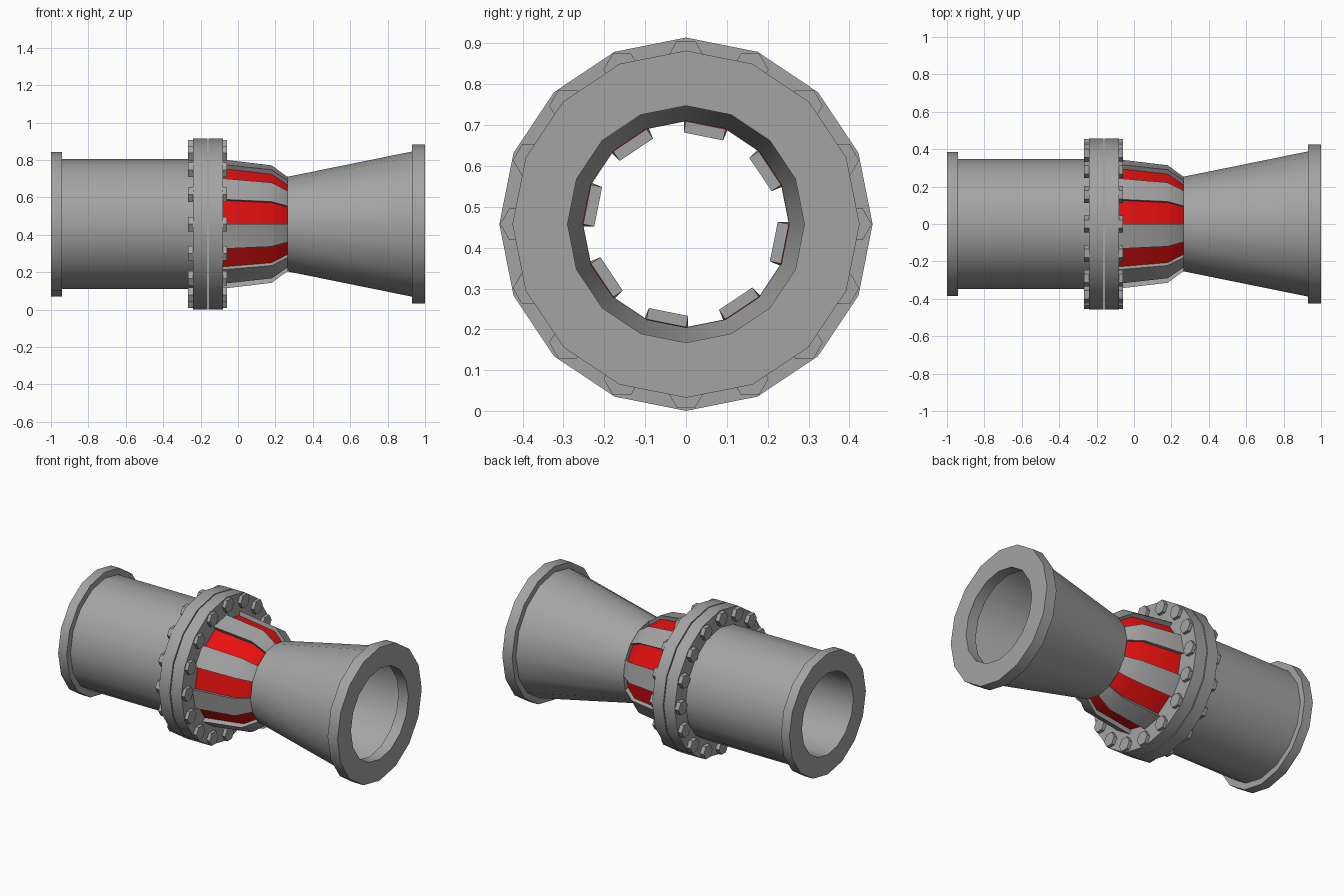
import bpy, bmesh, math
from mathutils import Vector, Matrix

cube = bpy.data.objects.get("Cube")
if cube:
    bpy.data.objects.remove(cube)

SIDES = 16
STEP = 2 * math.pi / SIDES
AXIS_Z = 0.4575


def material(name, color):
    m = bpy.data.materials.new(name)
    m.use_nodes = True
    m.diffuse_color = color
    m.node_tree.nodes["Principled BSDF"].inputs["Base Color"].default_value = color
    return m


GREY = material("steel_grey", (0.37, 0.37, 0.37, 1))
RED = material("vent_red", (0.8, 0.005, 0.005, 1))


def radial(i):
    """Outward direction at corner i of the 16-sided section."""
    return Vector((0, math.cos(i * STEP), math.sin(i * STEP)))


def lathe_mesh(profile, closed):
    """Turn (x, radius) points around the x axis; outer surface runs towards +x."""
    bm = bmesh.new()
    rings = [[bm.verts.new(Vector((x, 0, 0)) + radial(i) * r) for i in range(SIDES)]
             for x, r in profile]
    pairs = list(zip(rings, rings[1:]))
    if closed:
        pairs.append((rings[-1], rings[0]))
    sectors = [[] for _ in range(SIDES)]
    for a, b in pairs:
        for i in range(SIDES):
            j = (i + 1) % SIDES
            sectors[i].append(bm.faces.new((a[i], b[i], b[j], a[j])))
    for f in bm.faces:
        f.normal_update()
    # Make the outer skin face outwards
    if not closed:
        f = sectors[0][0]
        if f.normal.dot(radial(0.5)) < 0:
            bmesh.ops.reverse_faces(bm, faces=bm.faces[:])
    else:
        bmesh.ops.recalc_face_normals(bm, faces=bm.faces[:])
    return bm, sectors


def finish(bm, name, mats, smooth=True):
    me = bpy.data.meshes.new(name)
    bm.to_mesh(me)
    bm.free()
    for m in mats:
        me.materials.append(m)
    ob = bpy.data.objects.new(name, me)
    ob.location.z = AXIS_Z
    bpy.context.collection.objects.link(ob)
    if smooth:
        bpy.ops.object.select_all(action="DESELECT")
        ob.select_set(True)
        bpy.context.view_layer.objects.active = ob
        bpy.ops.object.shade_smooth_by_angle(angle=math.radians(35))
    return ob


def ring(name, x0, x1, outer, inner):
    bm, _ = lathe_mesh([(x0, inner), (x0, outer), (x1, outer), (x1, inner)], True)
    return finish(bm, name, [GREY])


BORE = 0.26

# Inlet pipe with end lip
ring("inlet_lip", -1.0, -0.94, 0.386, BORE)
ring("inlet_pipe", -0.94, -0.24, 0.347, BORE)

# Pair of bolted flanges with a fine gap
ring("inlet_flange", -0.24, -0.163, 0.457, BORE)
ring("outlet_flange", -0.157, -0.08, 0.457, BORE)

# Hexagonal bolt heads on both flanges
for name, x, depth in (("inlet_bolts", -0.253, 0.026), ("outlet_bolts", -0.07, 0.022)):
    bm = bmesh.new()
    for i in range(SIDES):
        place = (Matrix.Translation(Vector((x, 0, 0)) + radial(i) * 0.41)
                 @ Matrix.Rotation(math.pi / 2, 4, "Y"))
        bmesh.ops.create_cone(bm, cap_ends=True, segments=6, radius1=0.045,
                              radius2=0.045, depth=depth, matrix=place)
    finish(bm, name, [GREY], smooth=False)

# Tapered vent cage: alternate sectors sunk in and coloured
bm, sectors = lathe_mesh([(-0.08, 0.345), (0.18, 0.314), (0.265, 0.252)], False)
for i in range(1, SIDES, 2):
    # corner pairs chosen so a panel starts at the top and runs towards the back
    panel = sectors[i]
    middle = radial(i + 0.5)
    for f in panel:
        f.material_index = 1
    grown = bmesh.ops.extrude_face_region(bm, geom=panel)["geom"]
    verts = [g for g in grown if isinstance(g, bmesh.types.BMVert)]
    bmesh.ops.translate(bm, verts=verts, vec=middle * -0.028)
    faces = [g for g in grown if isinstance(g, bmesh.types.BMFace)]
    bmesh.ops.delete(bm, geom=[f for f in panel if f.is_valid and f not in faces],
                     context="FACES_ONLY")
    for f in bm.faces:
        if f.material_index == 1 and f not in faces:
            f.normal_update()
            if f.normal.dot(f.calc_center_median() * Vector((0, 1, 1))) < 0.05:
                f.material_index = 0
finish(bm, "vent_cage", [GREY, RED])

# Flared outlet horn, a thin shell, with end lip
bm, _ = lathe_mesh([(0.265, 0.253), (0.93, 0.388)], False)
finish(bm, "outlet_horn", [GREY])
ring("outlet_lip", 0.93, 1.0, 0.425, 0.29)
